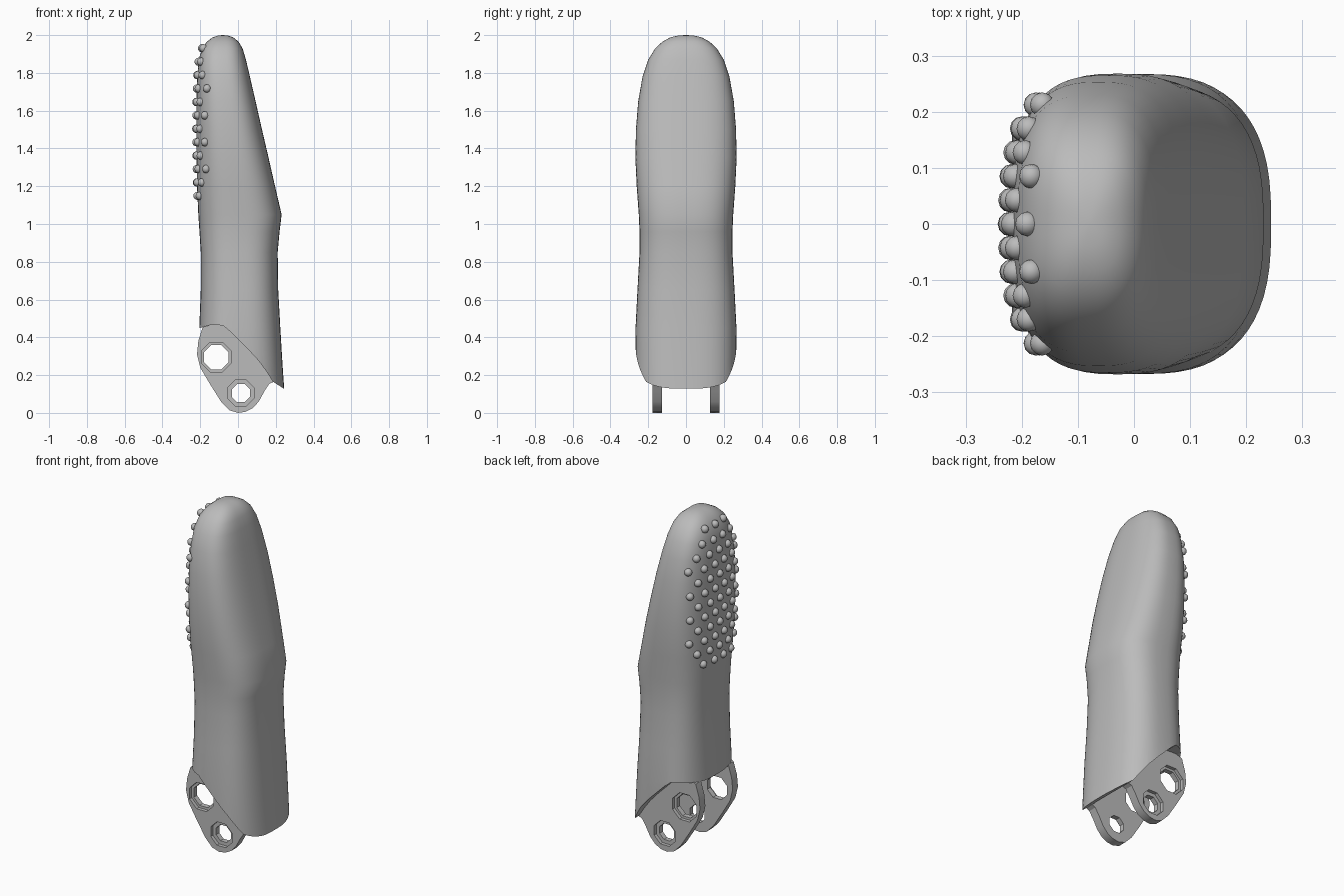
import bpy, bmesh, math
from mathutils import Matrix, Vector

if "Cube" in bpy.data.objects:
    bpy.data.objects.remove(bpy.data.objects["Cube"], do_unlink=True)

grey = bpy.data.materials.new("mid_grey")
grey.use_nodes = True
grey.diffuse_color = (0.5, 0.5, 0.5, 1)
grey.node_tree.nodes["Principled BSDF"].inputs["Base Color"].default_value = (0.5, 0.5, 0.5, 1)


def make_object(name, bm):
    bmesh.ops.recalc_face_normals(bm, faces=bm.faces[:])
    mesh = bpy.data.meshes.new(name)
    bm.to_mesh(mesh)
    bm.free()
    mesh.materials.append(grey)
    obj = bpy.data.objects.new(name, mesh)
    bpy.context.collection.objects.link(obj)
    return obj


def prism(name, outline, y0, y1):
    """Extrude an x-z outline along y."""
    bm = bmesh.new()
    face = bm.faces.new([bm.verts.new((x, y0, z)) for x, z in outline])
    new = bmesh.ops.extrude_face_region(bm, geom=[face])["geom"]
    verts = [v for v in new if isinstance(v, bmesh.types.BMVert)]
    bmesh.ops.translate(bm, verts=verts, vec=(0, y1 - y0, 0))
    return make_object(name, bm)


def octagon(x, z, radius, y, depth):
    """Eight-sided cutter with its axis along y."""
    bm = bmesh.new()
    bmesh.ops.create_cone(bm, cap_ends=True, segments=8, radius1=radius, radius2=radius, depth=depth,
                          matrix=Matrix.Translation((x, y, z)) @ Matrix.Rotation(math.pi / 2, 4, "X")
                          @ Matrix.Rotation(math.pi / 8, 4, "Z"))
    return make_object("hole_cutter", bm)


def cut(obj, cutters):
    """Subtract the cutters, keep the result and remove the cutters."""
    for cutter in cutters:
        cutter.hide_render = True
        mod = obj.modifiers.new("cut", "BOOLEAN")
        mod.operation, mod.solver, mod.object = "DIFFERENCE", "EXACT", cutter
    bpy.context.view_layer.update()
    graph = bpy.context.evaluated_depsgraph_get()
    mesh = bpy.data.meshes.new_from_object(obj.evaluated_get(graph))
    obj.modifiers.clear()
    obj.data = mesh
    for cutter in cutters:
        bpy.data.objects.remove(cutter, do_unlink=True)


def smooth(obj, angle):
    bpy.ops.object.select_all(action="DESELECT")
    obj.select_set(True)
    bpy.context.view_layer.objects.active = obj
    bpy.ops.object.shade_smooth_by_angle(angle=math.radians(angle))


# Body sections: height, rear x, slanted-side x, half width
SECTIONS = [
    (0.05, -0.21, 0.25, 0.262), (0.25, -0.21, 0.236, 0.268), (0.45, -0.205, 0.224, 0.267),
    (0.65, -0.197, 0.213, 0.257), (0.85, -0.197, 0.21, 0.246), (0.96, -0.204, 0.22, 0.246),
    (1.05, -0.21, 0.231, 0.25), (1.2, -0.217, 0.196, 0.261), (1.35, -0.22, 0.162, 0.268),
    (1.5, -0.221, 0.127, 0.265), (1.65, -0.22, 0.093, 0.253), (1.78, -0.216, 0.063, 0.23),
    (1.87, -0.208, 0.042, 0.2), (1.93, -0.19, 0.024, 0.163), (1.965, -0.165, 0.003, 0.125),
    (1.988, -0.135, -0.025, 0.083), (1.998, -0.105, -0.055, 0.04),
]
POWER = 2.7
SIDES = 64


def section_at(z):
    for low, high in zip(SECTIONS, SECTIONS[1:]):
        if low[0] <= z <= high[0]:
            t = (z - low[0]) / (high[0] - low[0])
            return [a + (b - a) * t for a, b in zip(low, high)]


def rounded(value):
    return math.copysign(abs(value) ** (2 / POWER), value)


# Finger body: rounded-square loft with a slanted pad and a domed tip
bm = bmesh.new()
rings = []
for z, back, front, half in SECTIONS:
    ring = []
    for i in range(SIDES):
        a = math.tau * i / SIDES
        x = (back + front) / 2 + (front - back) / 2 * rounded(math.cos(a))
        ring.append(bm.verts.new((x, half * rounded(math.sin(a)), z)))
    rings.append(ring)
for low, high in zip(rings, rings[1:]):
    for i in range(SIDES):
        j = (i + 1) % SIDES
        bm.faces.new((low[i], low[j], high[j], high[i]))
bm.faces.new(rings[0])
tip = bm.verts.new((-0.08, 0, 2))
for i in range(SIDES):
    bm.faces.new((rings[-1][i], rings[-1][(i + 1) % SIDES], tip))
body = make_object("finger_body", bm)

# Curved, sloping cut across the base of the body
base_cut = prism("base_cutter", [
    (-0.4, 0.42), (-0.2, 0.45), (-0.14, 0.467), (-0.08, 0.463), (-0.04, 0.43), (0, 0.39),
    (0.055, 0.335), (0.11, 0.275), (0.15, 0.22), (0.185, 0.165), (0.24, 0.13), (0.4, 0.1),
    (0.4, -0.1), (-0.4, -0.1)], -0.5, 0.5)
cut(body, [base_cut])
smooth(body, 32)

# Pair of hinge plates, each with two counterbored octagonal holes
PLATE = [
    (0, 0), (0.04, 0.006), (0.078, 0.025), (0.11, 0.06), (0.14, 0.115), (0.165, 0.153),
    (0.19, 0.165), (0.15, 0.24), (0.08, 0.33), (0, 0.42), (-0.06, 0.48), (-0.14, 0.48),
    (-0.188, 0.452), (-0.21, 0.38), (-0.217, 0.31), (-0.2, 0.24), (-0.15, 0.155),
    (-0.09, 0.06), (-0.045, 0.014)]
for side, label in ((1, "left"), (-1, "right")):
    plate = prism(label + "_hinge_plate", PLATE, side * 0.128, side * 0.178)
    cutters = []
    for x, z, inner, outer in ((-0.115, 0.295, 0.07, 0.085), (0.015, 0.105, 0.052, 0.075)):
        cutters.append(octagon(x, z, inner, side * 0.15, 0.2))
        cutters.append(octagon(x, z, outer, side * 0.178, 0.04))
    cut(plate, cutters)
    smooth(plate, 30)

# Grip bumps: staggered rows over the rear of the fingertip
bm = bmesh.new()
for row in range(12):
    z = 1.93 - 0.071 * row
    _, back, front, half = section_at(z)
    offset = 0.5 * (row % 2)
    limit = 0.1 if row == 0 else 0.14 if row in (1, 11) else 0.22
    for col in range(-3, 4):
        y = 0.085 * (col + offset)
        if abs(y) > min(limit, half * 0.93):
            continue
        x = (back + front) / 2 - (front - back) / 2 * (1 - (abs(y) / half) ** POWER) ** (1 / POWER)
        bmesh.ops.create_uvsphere(bm, u_segments=12, v_segments=8, radius=0.022,
                                  matrix=Matrix.Translation(Vector((x, y, z))))
bumps = make_object("grip_bumps", bm)
smooth(bumps, 40)
